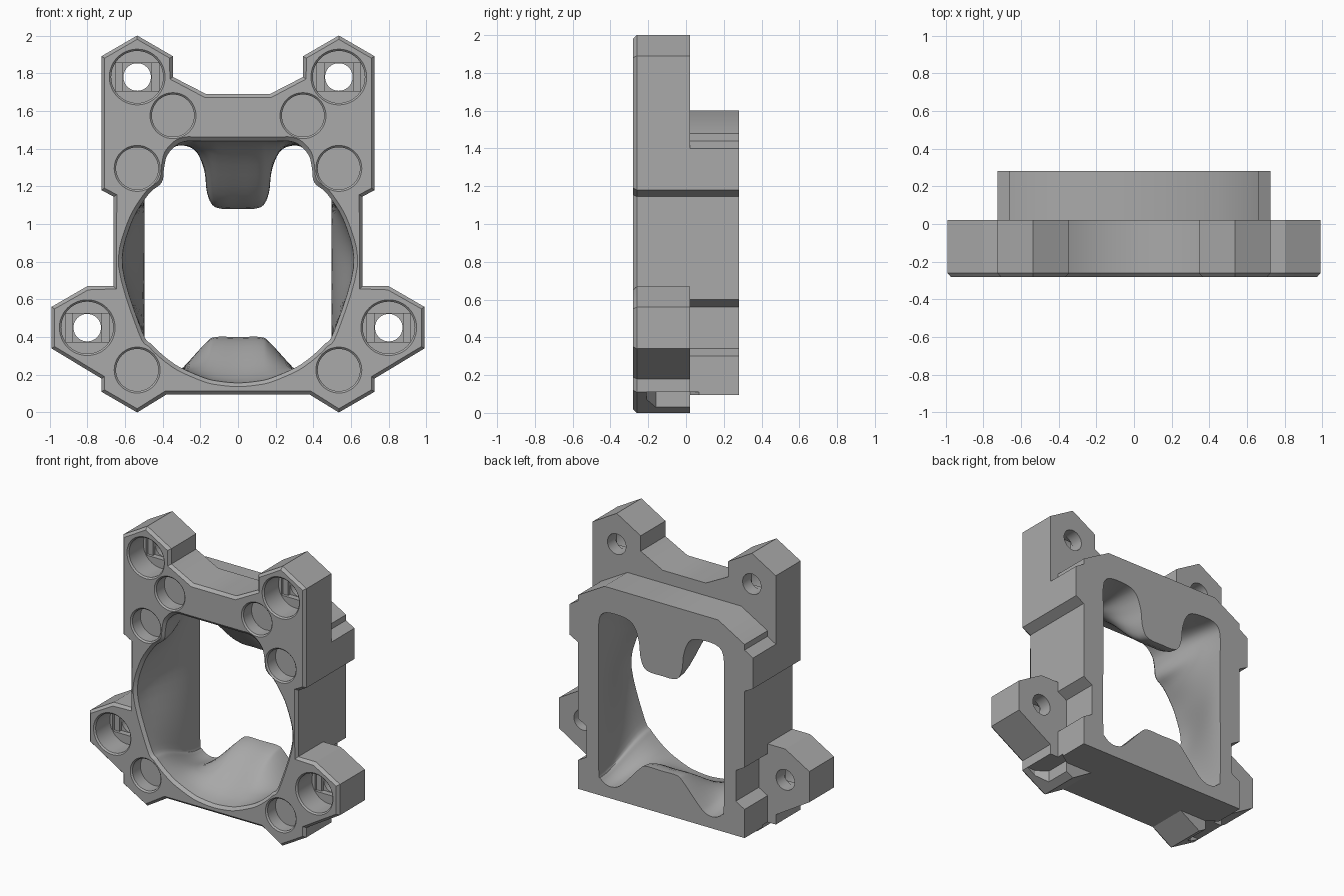
import bpy, bmesh, math
from mathutils import Vector

cube = bpy.data.objects.get("Cube")
if cube:
    bpy.data.objects.remove(cube, do_unlink=True)

FRONT, STEP, BACK = -0.28, 0.02, 0.28

grey = bpy.data.materials.new("plain grey")
grey.use_nodes = True
grey.diffuse_color = (0.4, 0.4, 0.4, 1)
grey.node_tree.nodes["Principled BSDF"].inputs["Base Color"].default_value = (0.4, 0.4, 0.4, 1)


def make_object(name, bm):
    bmesh.ops.recalc_face_normals(bm, faces=bm.faces)
    mesh = bpy.data.meshes.new(name)
    bm.to_mesh(mesh)
    bm.free()
    mesh.materials.append(grey)
    obj = bpy.data.objects.new(name, mesh)
    bpy.context.collection.objects.link(obj)
    return obj


def loft(name, rings, chamfer=0):
    """Closed solid through rings of equal point count, optional chamfer on the first cap."""
    bm = bmesh.new()
    loops = [[bm.verts.new(p) for p in ring] for ring in rings]
    n = len(loops[0])
    for a, b in zip(loops, loops[1:]):
        for i in range(n):
            j = (i + 1) % n
            bm.faces.new((a[i], a[j], b[j], b[i]))
    cap = bm.faces.new(loops[0])
    bm.faces.new(loops[-1])
    bmesh.ops.recalc_face_normals(bm, faces=bm.faces)
    if chamfer:
        bmesh.ops.inset_region(bm, faces=[cap], thickness=chamfer, depth=chamfer)
    return make_object(name, bm)


def mirrored(half):
    return half + [(-x, z) for x, z in reversed(half) if x > 0]


def prism(name, outline, y0, y1, chamfer=0):
    return loft(name, [[(x, y, z) for x, z in outline] for y in (y0, y1)], chamfer)


def turned(name, x, z, profile, segments=48):
    """Solid of revolution about a y axis, profile as (radius, y)."""
    angles = [math.tau * i / segments for i in range(segments)]
    return loft(name, [[(x + r * math.cos(a), y, z + r * math.sin(a)) for a in angles]
                       for r, y in profile])


def boolean(target, tool, operation="DIFFERENCE"):
    mod = target.modifiers.new(tool.name, "BOOLEAN")
    mod.operation, mod.solver, mod.object = operation, "EXACT", tool
    bpy.context.view_layer.objects.active = target
    bpy.ops.object.modifier_apply(modifier=mod.name)
    bpy.data.objects.remove(tool, do_unlink=True)


def smooth_loop(points, steps=5):
    """Closed Catmull-Rom curve through the points."""
    pts, out = [Vector(p) for p in points], []
    n = len(pts)
    for i in range(n):
        a, b, c, d = (pts[(i + k) % n] for k in (-1, 0, 1, 2))
        for s in range(steps):
            t = s / steps
            out.append(b + 0.5 * t * ((c - a) + t * ((2*a - 5*b + 4*c - d) + t * (3*b - a - 3*c + d))))
    return out


# front plate with ears and feet
plate_half = [(0.38, 0.095), (0.535, 0), (0.725, 0.11), (0.725, 0.18), (0.99, 0.34),
              (0.99, 0.56), (0.8, 0.67), (0.66, 0.67), (0.66, 1.145), (0.725, 1.18),
              (0.725, 1.89), (0.535, 2), (0.345, 1.89), (0.345, 1.78), (0.17, 1.69)]
frame = prism("mount_frame", mirrored(plate_half), FRONT + 0.02, STEP, 0.02)

# back block with side notches
block_half = [(0.66, 0.095), (0.66, 0.3), (0.59, 0.34), (0.59, 0.56), (0.66, 0.6),
              (0.66, 1.145), (0.725, 1.18), (0.725, 1.4), (0.66, 1.44), (0.66, 1.48), (0.45, 1.6)]
boolean(frame, prism("back_block", mirrored(block_half), STEP, BACK), "UNION")

# main opening, blending from a round front to a rounded square with two tabs
RADIUS, MID = 0.613, 0.77
arc = [math.radians(a) for a in (0, 10, 17, 29, 36, 42, 48, 56, 90, 112, 129)]
front_half = [(RADIUS * math.sin(a), MID - RADIUS * math.cos(a)) for a in arc]
front_half += [(0.405, 1.22), (0.392, 1.3), (0.375, 1.365), (0.325, 1.42), (0.27, 1.44),
               (0.22, 1.44), (0.16, 1.44), (0.12, 1.44), (0.07, 1.44), (0, 1.44)]
back_half = [(0, 0.4), (0.12, 0.4), (0.17, 0.37), (0.29, 0.24), (0.35, 0.19), (0.42, 0.18),
             (0.48, 0.215), (0.495, 0.28), (0.495, 0.77), (0.495, 1), (0.495, 1.2),
             (0.495, 1.32), (0.475, 1.39), (0.41, 1.42), (0.28, 1.415), (0.215, 1.375),
             (0.178, 1.28), (0.165, 1.17), (0.135, 1.1), (0.08, 1.08), (0, 1.08)]
front_loop, back_loop = smooth_loop(mirrored(front_half)), smooth_loop(mirrored(back_half))


def opening_ring(y, t, scale=1.0):
    blend = [a.lerp(b, t) for a, b in zip(front_loop, back_loop)]
    return [(p.x * scale, y, MID + (p.y - MID) * scale) for p in blend]


rings = [opening_ring(FRONT - 0.02, 0, 1.065), opening_ring(FRONT + 0.02, 0)]
STEPS = 10
for i in range(1, STEPS + 1):
    t = i / STEPS
    rings.append(opening_ring(FRONT + 0.02 + t * (BACK - FRONT - 0.03), t * t * (3 - 2 * t)))
rings.append(opening_ring(BACK + 0.05, 1))
boolean(frame, loft("opening_cutter", rings))


def socket_profile(radius, depth):
    return [(radius + 0.03, FRONT - 0.02), (radius, FRONT + 0.01), (radius, FRONT + depth)]


for side in (-1, 1):
    # shallow round sockets
    for x, z in ((0.345, 1.575), (0.535, 1.295), (0.535, 0.225)):
        boolean(frame, turned("socket_cutter", side * x, z, socket_profile(0.112, 0.1)))
    # screw holes with counterbore and stepped floor
    for x, z in ((0.535, 1.78), (0.8, 0.45)):
        x *= side
        boolean(frame, turned("counterbore_cutter", x, z, socket_profile(0.138, 0.17)))
        for w, depth in ((0.115, 0.19), (0.075, 0.21)):
            slot = [(x - w, z - 0.075), (x + w, z - 0.075), (x + w, z + 0.075), (x - w, z + 0.075)]
            boolean(frame, prism("slot_cutter", slot, FRONT + 0.1, FRONT + depth))
        boolean(frame, turned("screw_cutter", x, z, [(0.073, FRONT), (0.073, STEP + 0.1)]))
    # pockets under the feet
    plan = [(0.587, -0.16), (0.66, -0.21), (0.8, -0.21), (0.8, 0.07), (0.66, 0.07), (0.587, 0.02)]
    boolean(frame, loft("foot_cutter", [[(side * x, y, z) for x, y in plan] for z in (-0.1, 0.11)]))

# smooth curved walls, sharp machined edges
bpy.ops.object.select_all(action="DESELECT")
frame.select_set(True)
bpy.context.view_layer.objects.active = frame
bpy.ops.object.shade_smooth_by_angle(angle=math.radians(30))
